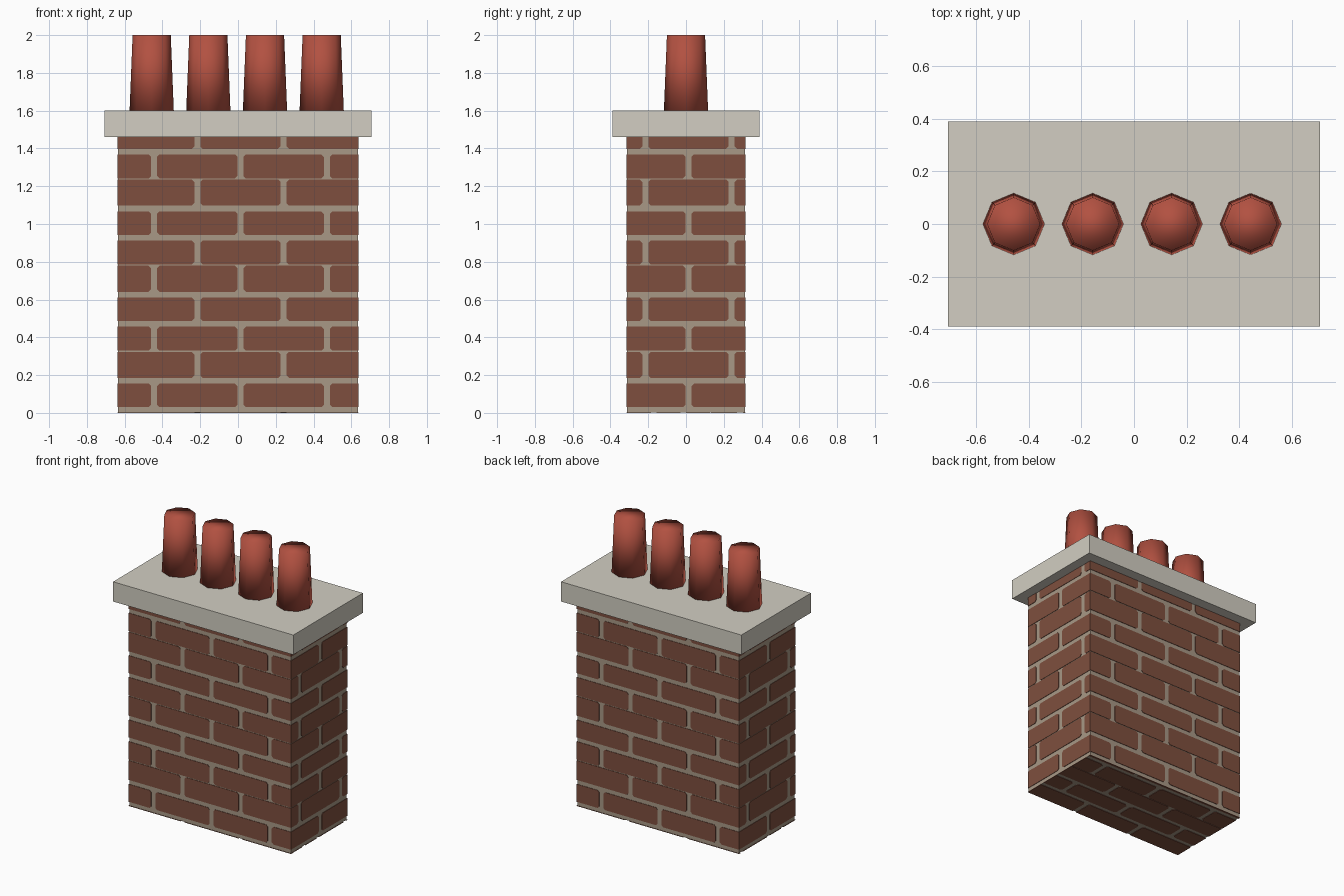
import bpy, bmesh, math
from mathutils import Vector

if "Cube" in bpy.data.objects:
    bpy.data.objects.remove(bpy.data.objects["Cube"])

HX, HY, H = 0.637, 0.316, 1.46      # brick stack half sizes and height
RELIEF = 0.003                      # brick plate thickness


def material(name, rgb):
    lin = [((c / 255 + 0.055) / 1.055) ** 2.4 for c in rgb]
    m = bpy.data.materials.new(name)
    m.diffuse_color = (*lin, 1)
    m.use_nodes = True
    m.node_tree.nodes["Principled BSDF"].inputs["Base Color"].default_value = m.diffuse_color
    return m


brick_red = material("brick_red", (126, 79, 62))
mortar = material("mortar_grey", (168, 152, 134))
stone = material("cap_stone", (210, 206, 194))
terracotta = material("terracotta", (178, 81, 65))


def finish(name, bm, mat, smooth=False):
    me = bpy.data.meshes.new(name)
    bmesh.ops.recalc_face_normals(bm, faces=bm.faces)
    for f in bm.faces:
        f.smooth = smooth
    bm.to_mesh(me)
    bm.free()
    me.materials.append(mat)
    ob = bpy.data.objects.new(name, me)
    bpy.context.collection.objects.link(ob)
    return ob


def box(name, hx, hy, z0, z1, mat):
    bm = bmesh.new()
    bmesh.ops.create_cube(bm, size=1)
    for v in bm.verts:
        v.co = (v.co.x * 2 * hx, v.co.y * 2 * hy, z0 + (v.co.z + 0.5) * (z1 - z0))
    return finish(name, bm, mat)


# Mortar core and the stone cap slab
box("mortar_core", HX - RELIEF, HY - RELIEF, RELIEF, H, mortar)
box("cap_slab", 0.707, 0.39, H, 1.6, stone)


# Rectangle clipped to the wall, chamfered only at true brick corners
def brick_outline(u0, u1, v0, v1, lim, c=0.013):
    ul, ur, vb, vt = lim
    a, b, d, e = max(u0, ul), min(u1, ur), max(v0, vb), min(v1, vt)
    if b - a < 0.004 or e - d < 0.004:
        return None
    pts = []
    for x, y, sx, sy, ok, flip in (
            (a, d, 1, 1, a == u0 and d == v0, 0), (b, d, -1, 1, b == u1 and d == v0, 1),
            (b, e, -1, -1, b == u1 and e == v1, 0), (a, e, 1, -1, a == u0 and e == v1, 1)):
        if ok and min(b - a, e - d) > 2.2 * c:
            pair = [(x, y + sy * c), (x + sx * c, y)]
            pts += pair[::-1] if flip else pair
        else:
            pts.append((x, y))
    return pts


# Three courses repeat every 0.456; the third bed joint is only a hairline
COURSES = []
for r in range(-2, 4):
    for i, (lo, hi) in enumerate(((0.03, 0.155), (0.185, 0.323), (0.329, 0.457))):
        COURSES.append((lo + r * 0.456, hi + r * 0.456, (3 * r + i) % 2))


def brick_wall(name, u, v, n, dist, lim):
    u, v, n = Vector(u), Vector(v), Vector(n)
    bm = bmesh.new()
    for lo, hi, odd in COURSES:
        for k in range(-3, 3):
            s = 0.013 + 0.457 * (k + 0.5 * odd)
            pts = brick_outline(s + 0.016, s + 0.441, lo, hi, lim)
            if not pts:
                continue
            ring = [[bm.verts.new(u * p + v * q + n * d) for p, q in pts]
                    for d in (dist, dist - RELIEF)]
            bm.faces.new(ring[0])
            bm.faces.new(ring[1][::-1])
            for j in range(len(pts)):
                m = (j + 1) % len(pts)
                bm.faces.new((ring[0][m], ring[0][j], ring[1][j], ring[1][m]))
    finish(name, bm, brick_red)


# Brick faces on all four walls and underneath
Z = (0, 0, 1)
brick_wall("front_bricks", (1, 0, 0), Z, (0, -1, 0), HY, (-HX, HX, 0, H))
brick_wall("back_bricks", (-1, 0, 0), Z, (0, 1, 0), HY, (-HX, HX, 0, H))
brick_wall("right_bricks", (0, 1, 0), Z, (1, 0, 0), HX, (-HY, HY, 0, H))
brick_wall("left_bricks", (0, -1, 0), Z, (-1, 0, 0), HX, (-HY, HY, 0, H))
brick_wall("bottom_bricks", (1, 0, 0), (0, -1, 0), (0, 0, -1), 0, (-HX, HX, -HY, HY))

# Four tapered eight-sided chimney pots, smooth all over
for i in range(4):
    bm = bmesh.new()
    bmesh.ops.create_cone(bm, cap_ends=True, segments=8,
                          radius1=0.117, radius2=0.101, depth=0.4)
    pot = finish(f"chimney_pot_{i + 1}", bm, terracotta, smooth=True)
    pot.location = (-0.457 + 0.3 * i, 0, 1.8)
